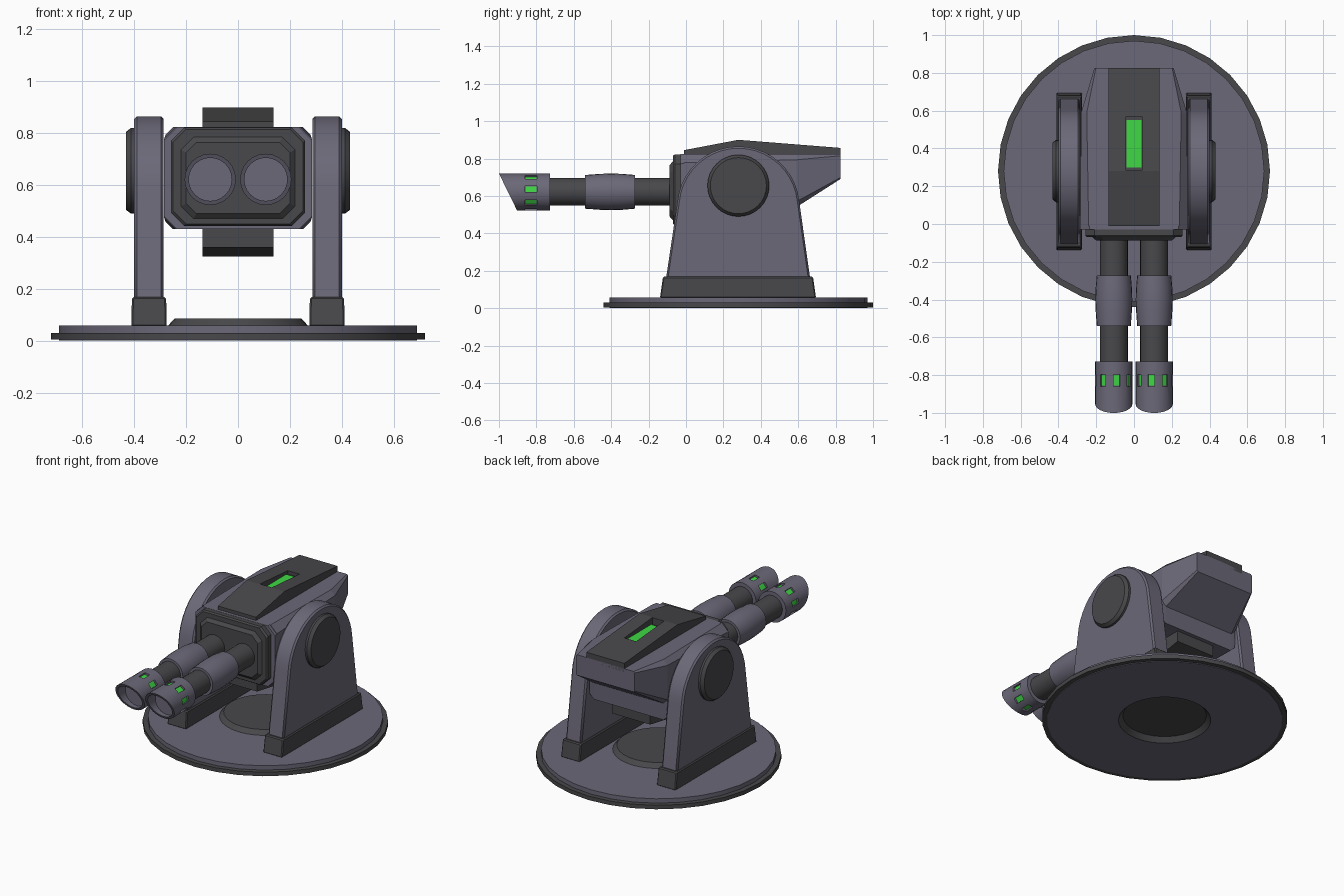
import bpy, bmesh
from math import sin, cos, pi, radians
from mathutils import Matrix

if "Cube" in bpy.data.objects:
    bpy.data.objects.remove(bpy.data.objects["Cube"])


def material(name, rgb):
    m = bpy.data.materials.new(name)
    m.diffuse_color = (*rgb, 1)
    m.use_nodes = True
    m.node_tree.nodes["Principled BSDF"].inputs["Base Color"].default_value = m.diffuse_color
    return m


PURPLE = material("purple_metal", (0.15, 0.14, 0.19))
DARK = material("dark_metal", (0.065, 0.065, 0.07))
GREEN = material("green_glow", (0.05, 0.68, 0.06))


def finish(bm, name, mat, smooth=False, bevel=0):
    bmesh.ops.recalc_face_normals(bm, faces=bm.faces)
    me = bpy.data.meshes.new(name)
    bm.to_mesh(me)
    bm.free()
    ob = bpy.data.objects.new(name, me)
    bpy.context.collection.objects.link(ob)
    if mat:
        me.materials.append(mat)
    if bevel:
        b = ob.modifiers.new("bevel", 'BEVEL')
        b.width, b.segments, b.limit_method = bevel, 1, 'ANGLE'
    if smooth:
        shade(ob)
    return ob


def shade(ob):
    bpy.ops.object.select_all(action='DESELECT')
    ob.select_set(True)
    bpy.context.view_layer.objects.active = ob
    bpy.ops.object.shade_smooth_by_angle(angle=radians(30))


def lathe(name, profile, mat, matrix=Matrix(), n=32, edit=None, smooth=True):
    """Revolve (radius, height) points round z, then place with matrix."""
    bm = bmesh.new()
    vs = [bm.verts.new((r, 0, h)) for r, h in profile]
    es = [bm.edges.new(p) for p in zip(vs, vs[1:])]
    bmesh.ops.spin(bm, geom=vs + es, cent=(0, 0, 0), axis=(0, 0, 1), angle=2 * pi, steps=n)
    bmesh.ops.remove_doubles(bm, verts=bm.verts, dist=1e-5)
    bm.transform(matrix)
    if edit:
        for v in bm.verts:
            edit(v)
    return finish(bm, name, mat, smooth)


def loft(name, rings, mat, **kw):
    """Skin a row of equal-length point rings and cap both ends."""
    bm = bmesh.new()
    rows = [[bm.verts.new(p) for p in ring] for ring in rings]
    n = len(rows[0])
    for a, b in zip(rows, rows[1:]):
        for i in range(n):
            bm.faces.new((a[i], a[(i + 1) % n], b[(i + 1) % n], b[i]))
    bm.faces.new(rows[0])
    bm.faces.new(rows[-1][::-1])
    return finish(bm, name, mat, **kw)


def boxes(name, items, mat):
    """Several boxes in one mesh: (size, matrix) pairs."""
    bm = bmesh.new()
    for size, mtx in items:
        bmesh.ops.create_cube(bm, size=1, matrix=mtx @ Matrix.Diagonal((*size, 1)))
    return finish(bm, name, mat)


def cut(ob, cutter):
    m = ob.modifiers.new("cut", 'BOOLEAN')
    m.operation, m.object, m.solver = 'DIFFERENCE', cutter, 'EXACT'
    cutter.hide_render = True
    bpy.ops.object.select_all(action='DESELECT')
    ob.select_set(True)
    bpy.context.view_layer.objects.active = ob
    bpy.ops.object.modifier_apply(modifier=m.name)
    bpy.data.objects.remove(cutter)


def octagon(y, hx, z0, z1, c):
    return [(hx, y, z0 + c), (hx, y, z1 - c), (hx - c, y, z1), (c - hx, y, z1),
            (-hx, y, z1 - c), (-hx, y, z0 + c), (c - hx, y, z0), (hx - c, y, z0)]


def side_profile(x, pts):
    return [(x, y, z) for y, z in pts]


# Round base: plate with recess below, dark rim, raised hub
CY = 0.28
at_base = Matrix.Translation((0, CY, 0))
lathe("base_plate", [(0.272, 0.0), (0.69, 0.0), (0.69, 0.058), (0.24, 0.058),
                     (0.24, 0.04), (0.272, 0.0)], PURPLE, at_base)
lathe("base_rim", [(0.69, 0.004), (0.72, 0.004), (0.72, 0.03), (0.69, 0.03), (0.69, 0.004)],
      DARK, at_base)
lathe("base_hub", [(0, 0.03), (0.245, 0.03), (0.271, 0.0), (0.275, 0.0), (0.27, 0.058),
                   (0.245, 0.085), (0, 0.085)], DARK, at_base)

# Arms, feet and pivot caps on both sides
arc = [(0.28 + 0.327 * cos(a), 0.54 + 0.325 * sin(a))
       for a in (radians(5 + 170 * i / 20) for i in range(21))]
arm = [(0.665, 0.15)] + arc + [(-0.108, 0.15)]
for s, side in ((1, "right"), (-1, "left")):
    loft(f"{side}_arm", [side_profile(s * x, arm) for x in (0.287, 0.4)],
         PURPLE, smooth=True, bevel=0.01)
    foot = [[(s * (0.343 + dx), y, z) for dx, y in
             ((-w, -0.139 + t), (w, -0.139 + t), (w, 0.695 - t), (-w, 0.695 - t))]
            for z, w, t in ((0.055, 0.068, 0), (0.168, 0.066, 0.016))]
    loft(f"{side}_foot", foot, DARK, bevel=0.006)
    lathe(f"{side}_pivot_cap", [(0, 0), (0.165, 0), (0.165, 0.018), (0.15, 0.037), (0, 0.037)],
          DARK, Matrix.Translation((s * 0.395, 0.28, 0.655)) @ Matrix.Rotation(s * pi / 2, 4, 'Y'))

# Gun body: straight block, then an overhanging tail that tapers and rises
loft("body", [octagon(-0.01, 0.285, 0.43, 0.823, 0.045),
              octagon(0.585, 0.28, 0.43, 0.823, 0.03),
              octagon(0.59, 0.28, 0.54, 0.823, 0.03),
              octagon(0.825, 0.21, 0.69, 0.823, 0.008)], PURPLE)
loft("front_frame", [octagon(-0.03, 0.285, 0.43, 0.823, 0.05),
                     octagon(-0.005, 0.285, 0.43, 0.823, 0.05)], PURPLE)
loft("front_plate", [octagon(-0.07, 0.25, 0.45, 0.815, 0.05),
                     octagon(-0.06, 0.258, 0.443, 0.822, 0.05),
                     octagon(-0.02, 0.258, 0.443, 0.822, 0.05)], DARK)
loft("front_panel", [octagon(-0.088, 0.2, 0.49, 0.765, 0.04),
                     octagon(-0.065, 0.225, 0.465, 0.79, 0.05)], DARK)

# Top cover with glowing slot, and belly block
cover_pts = [(-0.01, 0.8), (-0.01, 0.845), (0.28, 0.9), (0.825, 0.857), (0.825, 0.8)]
cover = loft("top_cover", [side_profile(x, cover_pts) for x in (-0.136, 0.136)], DARK)
cut(cover, boxes("slot_cutter",
                 [((0.084, 0.285, 0.1), Matrix.Translation((0, 0.427, 0.905)))], None))
boxes("top_light", [((0.078, 0.25, 0.02), Matrix.Translation((0, 0.425, 0.852)))], GREEN)
belly_pts = [(0.0, 0.45), (0.0, 0.36), (0.2, 0.325), (0.36, 0.325), (0.56, 0.36), (0.56, 0.45)]
loft("belly_block", [side_profile(x, belly_pts) for x in (-0.136, 0.136)], DARK)


# Twin barrels: tube, sleeve, slanted muzzle with eight lit vents
def slant(v):
    if v.co.y < -0.9:
        v.co.y = -0.952 - 0.048 * (v.co.z - 0.622) / 0.098


for s, side in ((1, "right"), (-1, "left")):
    axis = Matrix.Translation((s * 0.107, 0, 0.622)) @ Matrix.Rotation(-pi / 2, 4, 'X')
    lathe(f"{side}_barrel_tube", [(0, -0.76), (0.074, -0.76), (0.074, -0.05), (0, -0.05)],
          DARK, axis, 24)
    lathe(f"{side}_barrel_sleeve",
          [(0.07, -0.54), (0.09, -0.54), (0.096, -0.46), (0.098, -0.40), (0.096, -0.34),
           (0.09, -0.272), (0.07, -0.272), (0.07, -0.54)], PURPLE, axis, 24)
    muzzle = lathe(f"{side}_muzzle",
                   [(0, -0.88), (0.083, -0.88), (0.083, -0.95), (0.099, -0.95),
                    (0.099, -0.728), (0, -0.728)], PURPLE, axis, 24, slant, False)
    spots = [axis @ Matrix.Rotation(radians(-9 * s + 45 * k), 4, 'Z') for k in range(8)]
    out = lambda r: Matrix.Translation((r, 0, -0.828))
    cut(muzzle, boxes("vent_cutter", [((0.04, 0.034, 0.064), m @ out(0.105)) for m in spots], None))
    shade(muzzle)
    boxes(f"{side}_muzzle_lights", [((0.02, 0.032, 0.055), m @ out(0.078)) for m in spots], GREEN)
